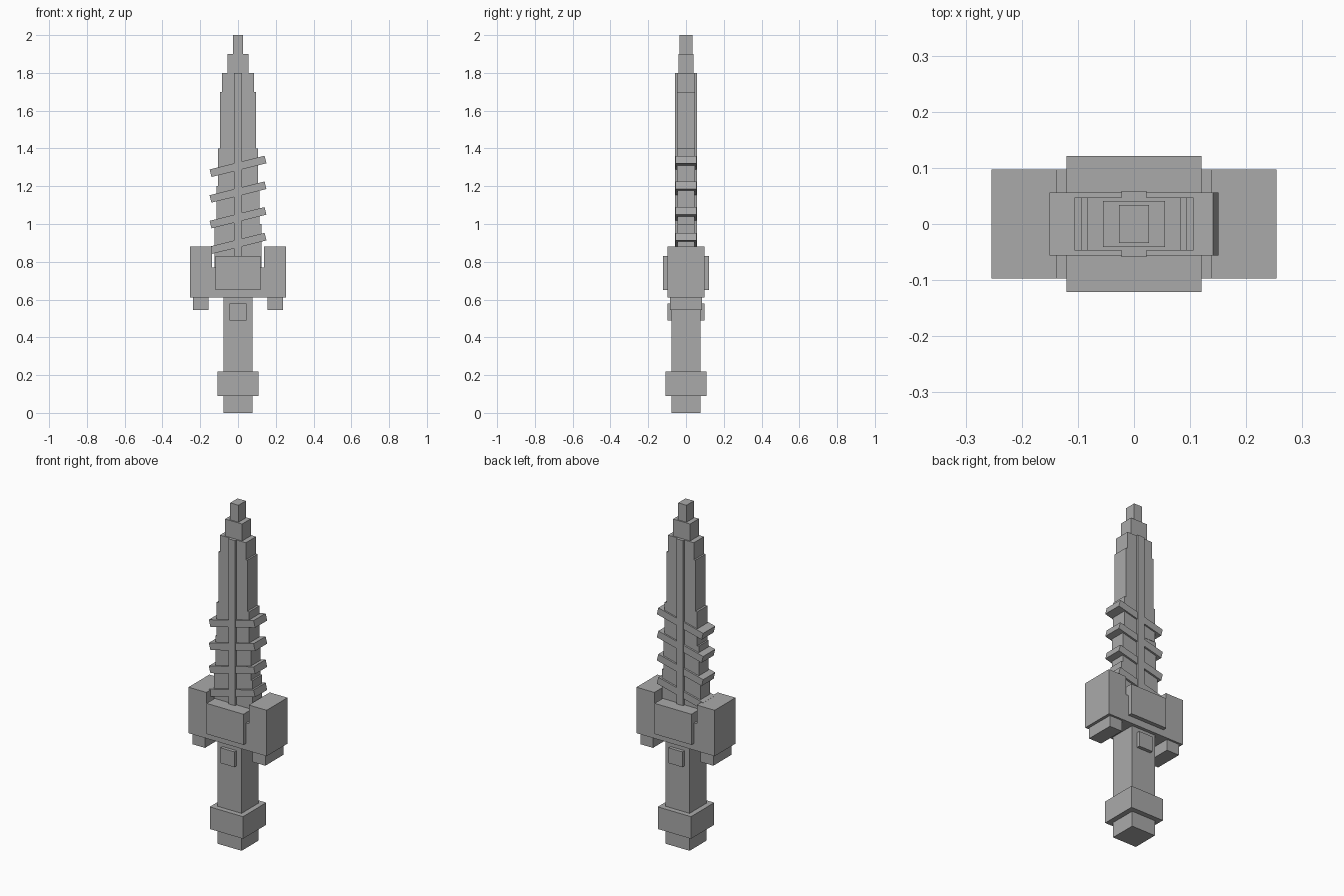
import bpy
import math

cube = bpy.data.objects.get("Cube")
if cube:
    bpy.data.objects.remove(cube, do_unlink=True)

grey = bpy.data.materials.new("plain grey")
grey.use_nodes = True
colour = (0.4, 0.4, 0.4, 1)
grey.diffuse_color = colour
grey.node_tree.nodes["Principled BSDF"].inputs["Base Color"].default_value = colour


def box(name, half_x, half_y, bottom, top, x=0, tilt=0):
    """Box with the given half widths between two heights."""
    bpy.ops.mesh.primitive_cube_add(size=2, location=(x, 0, (bottom + top) / 2))
    ob = bpy.context.object
    ob.name = name
    ob.scale = (half_x, half_y, (top - bottom) / 2)
    ob.rotation_euler.y = -math.radians(tilt)
    ob.data.materials.append(grey)
    return ob


# Handle and pommel
box("pommel_tip", 0.078, 0.078, 0, 0.09)
box("pommel", 0.108, 0.108, 0.09, 0.22)
box("grip", 0.078, 0.078, 0.22, 0.61)
box("grip_button", 0.045, 0.098, 0.49, 0.58)

# Guard with raised ends and lugs underneath
box("guard", 0.15, 0.097, 0.61, 0.77)
box("guard_plate", 0.12, 0.121, 0.65, 0.83)
for side, sign in (("left", 1), ("right", -1)):
    box(f"guard_end_{side}", 0.058, 0.097, 0.61, 0.88, sign * 0.196)
    box(f"guard_lug_{side}", 0.041, 0.085, 0.545, 0.61, sign * 0.196)

# Blade narrowing in steps
steps = [(0.125, 0.045, 0.77, 1.0), (0.115, 0.045, 1.0, 1.2),
         (0.106, 0.047, 1.2, 1.4), (0.094, 0.047, 1.4, 1.7),
         (0.084, 0.047, 1.7, 1.8), (0.055, 0.041, 1.8, 1.9),
         (0.027, 0.034, 1.9, 2.0)]
for i, step in enumerate(steps):
    box(f"blade_step_{i + 1}", *step)
box("blade_ridge", 0.022, 0.059, 0.77, 1.8)

# Slanted bands across the blade
for i in range(4):
    z = 0.897 + 0.136 * i
    box(f"blade_band_{i + 1}", 0.15, 0.056, z - 0.0205, z + 0.0205, tilt=14)
